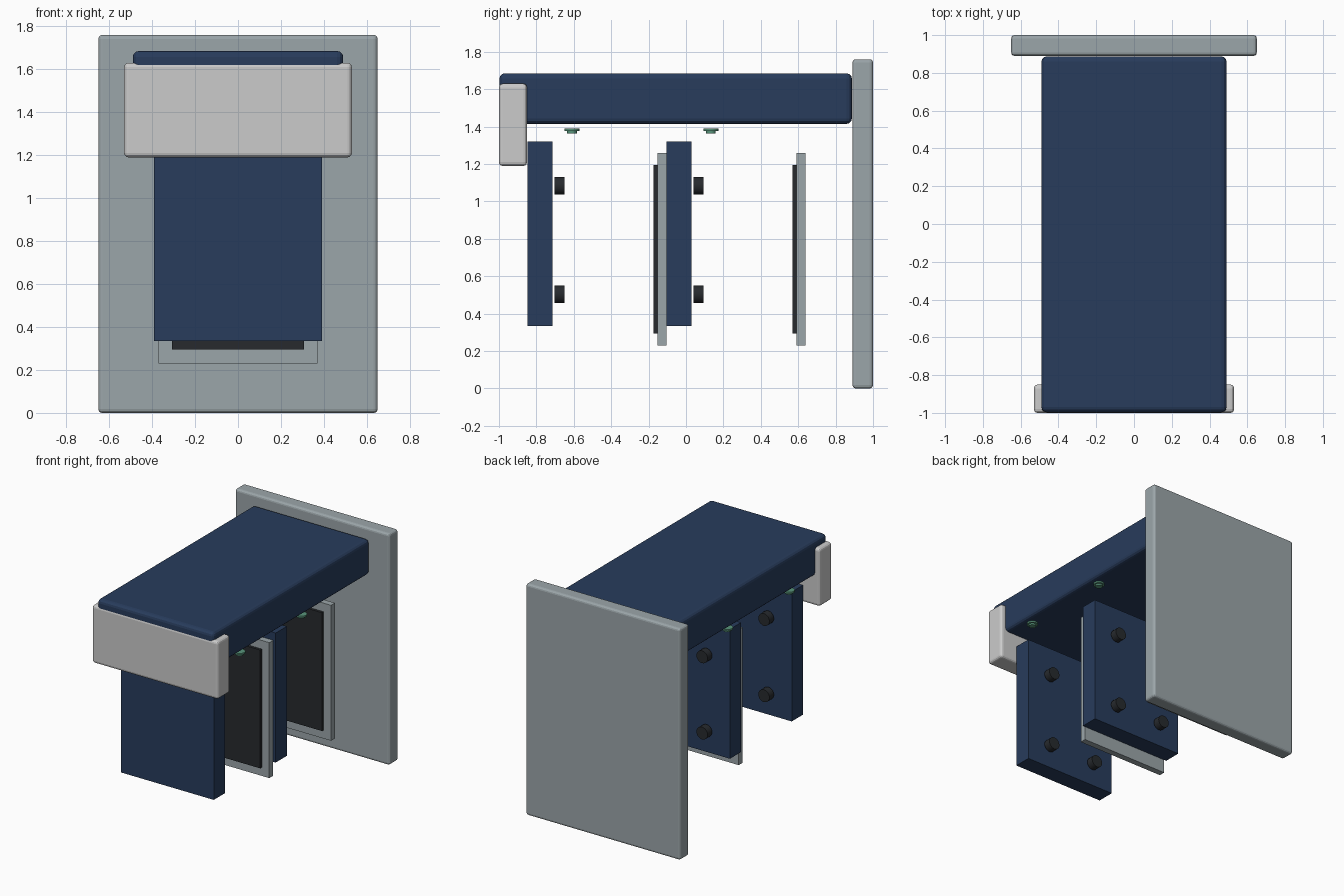
import bpy, math

if "Cube" in bpy.data.objects:
    bpy.data.objects.remove(bpy.data.objects["Cube"])


def material(name, rgb):
    m = bpy.data.materials.new(name)
    m.diffuse_color = (*rgb, 1)
    m.use_nodes = True
    m.node_tree.nodes["Principled BSDF"].inputs["Base Color"].default_value = m.diffuse_color
    return m


navy = material("navy", (0.021, 0.045, 0.107))
steel = material("steel", (0.33, 0.38, 0.40))
dark = material("dark", (0.02, 0.023, 0.027))
green = material("green", (0.10, 0.30, 0.20))


def finish(ob, name, mat, bevel):
    ob.name = name
    if mat:
        ob.data.materials.append(mat)
    if bevel:
        b = ob.modifiers.new("bevel", 'BEVEL')
        b.width = bevel
        b.segments = 3
    return ob


def box(name, half_x, y0, y1, z0, z1, mat=None, bevel=0):
    bpy.ops.mesh.primitive_cube_add(size=1, location=(0, (y0 + y1) / 2, (z0 + z1) / 2))
    ob = bpy.context.object
    ob.scale = (2 * half_x, y1 - y0, z1 - z0)
    bpy.ops.object.transform_apply(location=False, rotation=False, scale=True)
    return finish(ob, name, mat, bevel)


def disc(name, loc, radius, depth, mat, rot=(0, 0, 0)):
    bpy.ops.mesh.primitive_cylinder_add(vertices=20, radius=radius, depth=depth,
                                        location=loc, rotation=rot)
    finish(bpy.context.object, name, mat, 0)
    bpy.ops.object.shade_smooth_by_angle(angle=math.radians(30))


# Main body: wall plate, long beam, front cap
box("back_plate", 0.65, 0.89, 1.0, 0, 1.76, steel, 0.018)
box("top_beam", 0.49, -0.997, 0.887, 1.415, 1.685, navy, 0.028)
box("front_cap", 0.53, -1.0, -0.85, 1.19, 1.63, None, 0.02)

# Two repeated hanging units
for i, dy in enumerate((0, 0.743)):
    box(f"hanging_panel_{i}", 0.39, -0.848 + dy, -0.714 + dy, 0.335, 1.32, navy)
    box(f"support_plate_{i}", 0.37, -0.153 + dy, -0.105 + dy, 0.23, 1.26, steel)
    box(f"rubber_pad_{i}", 0.308, -0.173 + dy, -0.153 + dy, 0.295, 1.195, dark)
    for x in (-0.2, 0.2):
        # Magnets behind the panel
        for z in (0.503, 1.083):
            disc("magnet", (x, -0.677 + dy, z), 0.047, 0.054, dark, (math.pi / 2, 0, 0))
    for x in (-0.44, 0.44):
        # Stepped indicator buttons under the beam
        disc("button_rim", (x, -0.61 + dy, 1.383), 0.04, 0.013, green)
        disc("button_lens", (x, -0.61 + dy, 1.370), 0.026, 0.013, green)
